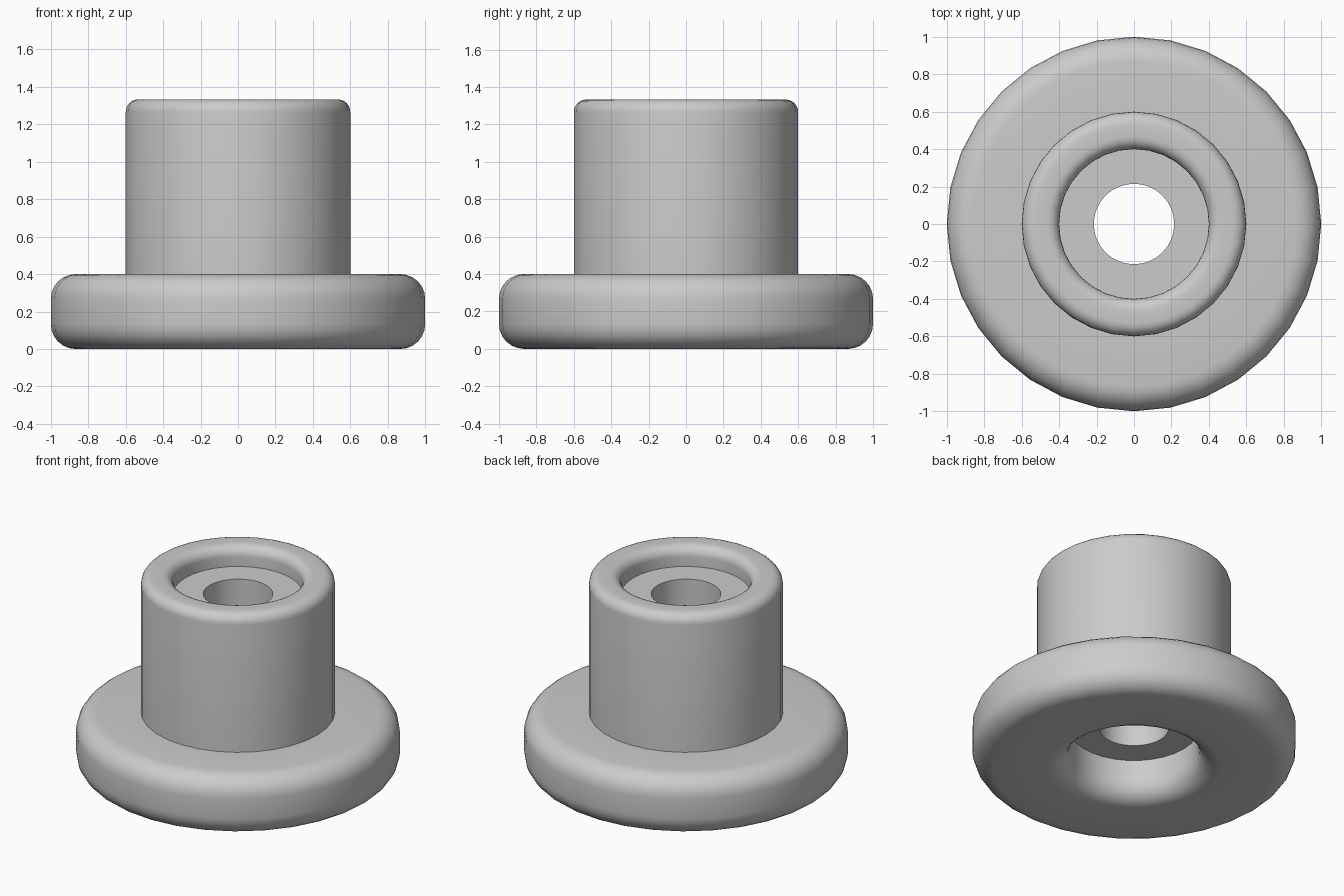
import bpy
import bmesh
import math
from mathutils import Vector, Matrix

if "Cube" in bpy.data.objects:
    bpy.data.objects.remove(bpy.data.objects["Cube"])

SIDES = 32
FLANGE_R, FLANGE_TOP, FLANGE_FILLET = 1.0, 0.4, 0.133
SLEEVE_R, SLEEVE_TOP, SLEEVE_FILLET = 0.6, 1.333, 0.067
RECESS_R, BORE_R = 0.4, 0.215
LOWER_FLOOR, UPPER_FLOOR = 0.267, 1.2

grey = bpy.data.materials.new("plain_grey")
grey.use_nodes = True
grey.diffuse_color = (0.6, 0.6, 0.6, 1)
grey.node_tree.nodes["Principled BSDF"].inputs["Base Color"].default_value = (0.6, 0.6, 0.6, 1)


def fillet(r, z, radius, start, steps=6):
    """Quarter circle in the (r, z) plane, from the start angle anticlockwise."""
    angles = [math.radians(start + 90 * i / steps) for i in range(steps + 1)]
    return [(r + radius * math.cos(a), z + radius * math.sin(a)) for a in angles]


# Closed cross-section: flange, sleeve, upper recess, bore, lower recess
f, s = FLANGE_FILLET, SLEEVE_FILLET
profile = (
    fillet(FLANGE_R - f, f, f, -90)
    + fillet(FLANGE_R - f, FLANGE_TOP - f, f, 0)
    + [(SLEEVE_R, FLANGE_TOP)]
    + fillet(SLEEVE_R - s, SLEEVE_TOP - s, s, 0)
    + fillet(RECESS_R + s, SLEEVE_TOP - s, s, 90)
    + [(RECESS_R, UPPER_FLOOR), (BORE_R, UPPER_FLOOR)]
    + [(BORE_R, LOWER_FLOOR), (RECESS_R, LOWER_FLOOR)]
    + fillet(RECESS_R + f, f, f, 180)
)

# Revolve the section round the vertical axis
bm = bmesh.new()
rings = []
for i in range(SIDES):
    turn = Matrix.Rotation(math.tau * i / SIDES, 3, "Z")
    rings.append([bm.verts.new(turn @ Vector((r, 0, z))) for r, z in profile])
n = len(profile)
for i, ring in enumerate(rings):
    following = rings[(i + 1) % SIDES]
    for j in range(n):
        k = (j + 1) % n
        bm.faces.new((ring[j], following[j], following[k], ring[k]))
bmesh.ops.remove_doubles(bm, verts=bm.verts, dist=0.0001)
bmesh.ops.recalc_face_normals(bm, faces=bm.faces)

mesh = bpy.data.meshes.new("flanged_bushing")
bm.to_mesh(mesh)
bm.free()
mesh.materials.append(grey)
bushing = bpy.data.objects.new("flanged_bushing", mesh)
bpy.context.collection.objects.link(bushing)

# Smooth the curves, keep the square corners crisp
bpy.ops.object.select_all(action="DESELECT")
bushing.select_set(True)
bpy.context.view_layer.objects.active = bushing
bpy.ops.object.shade_smooth_by_angle(angle=math.radians(35))
